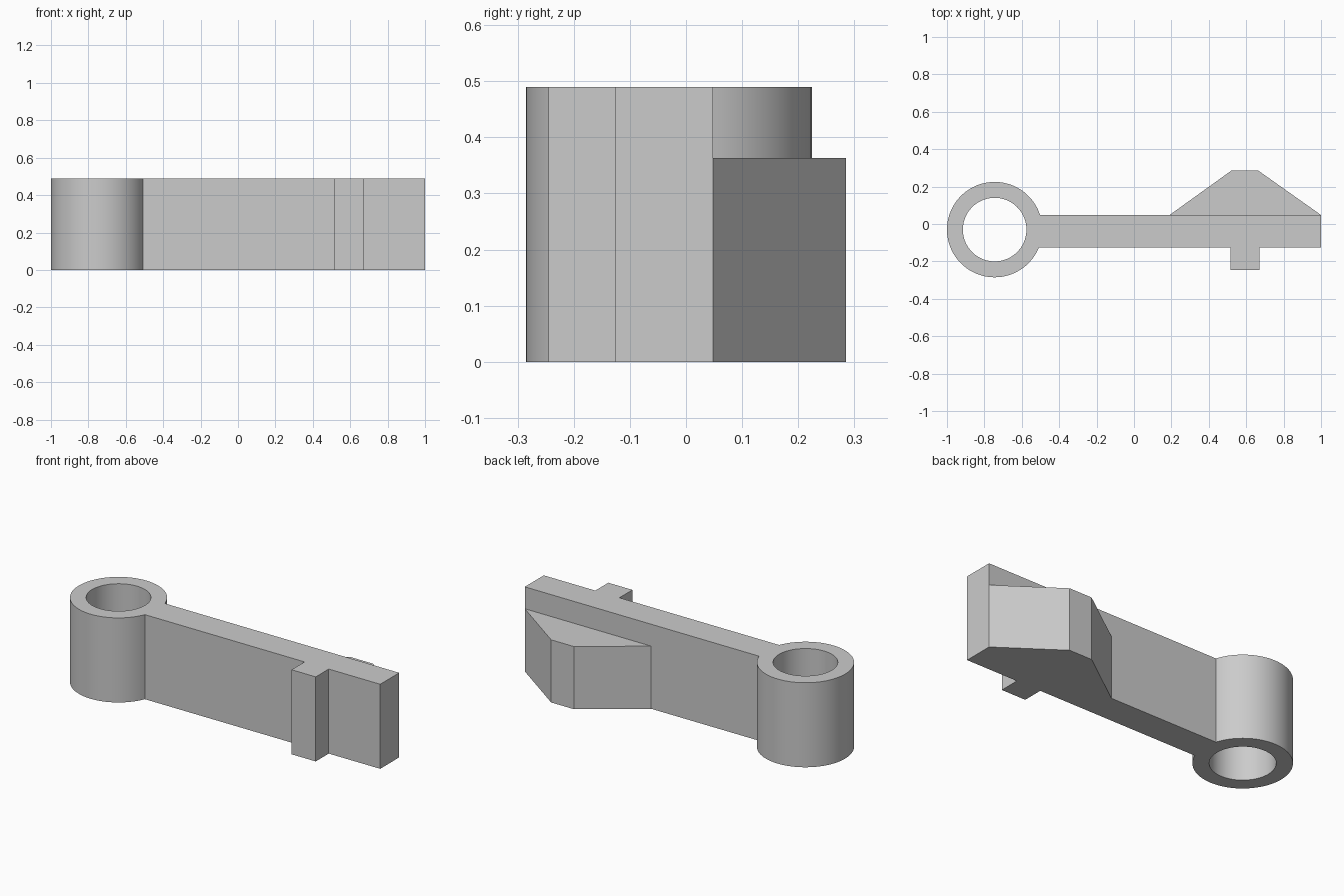
import bpy
import bmesh
from math import asin, cos, sin, pi, radians

if "Cube" in bpy.data.objects:
    bpy.data.objects.remove(bpy.data.objects["Cube"], do_unlink=True)

# Single flat grey
grey = bpy.data.materials.new("plain_grey")
grey.use_nodes = True
colour = (0.6, 0.6, 0.6, 1)
grey.diffuse_color = colour
grey.node_tree.nodes["Principled BSDF"].inputs["Base Color"].default_value = colour

HEIGHT, WEDGE_HEIGHT = 0.49, 0.363
CX, CY, OUTER, INNER = -0.745, -0.03, 0.255, 0.17
ARM_FRONT, ARM_BACK = -0.126, 0.048


def extrude_up(bm, height):
    """Turn the flat faces in bm into a solid standing on z = 0."""
    result = bmesh.ops.extrude_face_region(bm, geom=bm.faces[:])
    top = [v for v in result["geom"] if isinstance(v, bmesh.types.BMVert)]
    bmesh.ops.translate(bm, verts=top, vec=(0, 0, height))
    bmesh.ops.recalc_face_normals(bm, faces=bm.faces[:])


def finish(name, bm):
    mesh = bpy.data.meshes.new(name)
    bm.to_mesh(mesh)
    bm.free()
    obj = bpy.data.objects.new(name, mesh)
    bpy.context.collection.objects.link(obj)
    mesh.materials.append(grey)
    bpy.ops.object.select_all(action="DESELECT")
    obj.select_set(True)
    bpy.context.view_layer.objects.active = obj
    bpy.ops.object.shade_smooth_by_angle(angle=radians(25))
    return obj


# Lever: ring, arm and front tab drawn as one flat profile, then extruded
bm = bmesh.new()
low = asin((ARM_FRONT - CY) / OUTER)
high = asin((ARM_BACK - CY) / OUTER)
JOINT, REST = 10, 80
angles = [low + (high - low) * i / JOINT for i in range(JOINT)]
angles += [high + (2 * pi + low - high) * i / REST for i in range(REST)]


def circle(radius):
    return [bm.verts.new((CX + radius * cos(a), CY + radius * sin(a), 0)) for a in angles]


outer, inner = circle(OUTER), circle(INNER)
count = len(angles)
for i in range(count):
    j = (i + 1) % count
    bm.faces.new((outer[i], outer[j], inner[j], inner[i]))

arm_outline = [(0.67, ARM_FRONT), (1, ARM_FRONT), (1, ARM_BACK)]
tab_outline = [(0.515, ARM_FRONT), (0.515, -0.245), (0.67, -0.245)]
arm = [bm.verts.new((x, y, 0)) for x, y in tab_outline + arm_outline]
bm.faces.new(arm + outer[JOINT::-1])
extrude_up(bm, HEIGHT)
finish("lever_arm_with_ring", bm)

# Lower wedge on the back of the arm, left open where it joins
bm = bmesh.new()
wedge = [(0.19, ARM_BACK), (1, ARM_BACK), (0.665, 0.285), (0.52, 0.285)]
bm.faces.new([bm.verts.new((x, y, 0)) for x, y in wedge])
extrude_up(bm, WEDGE_HEIGHT)
joint = [f for f in bm.faces if f.normal.y < -0.9]
bmesh.ops.delete(bm, geom=joint, context="FACES_ONLY")
finish("back_wedge", bm)
